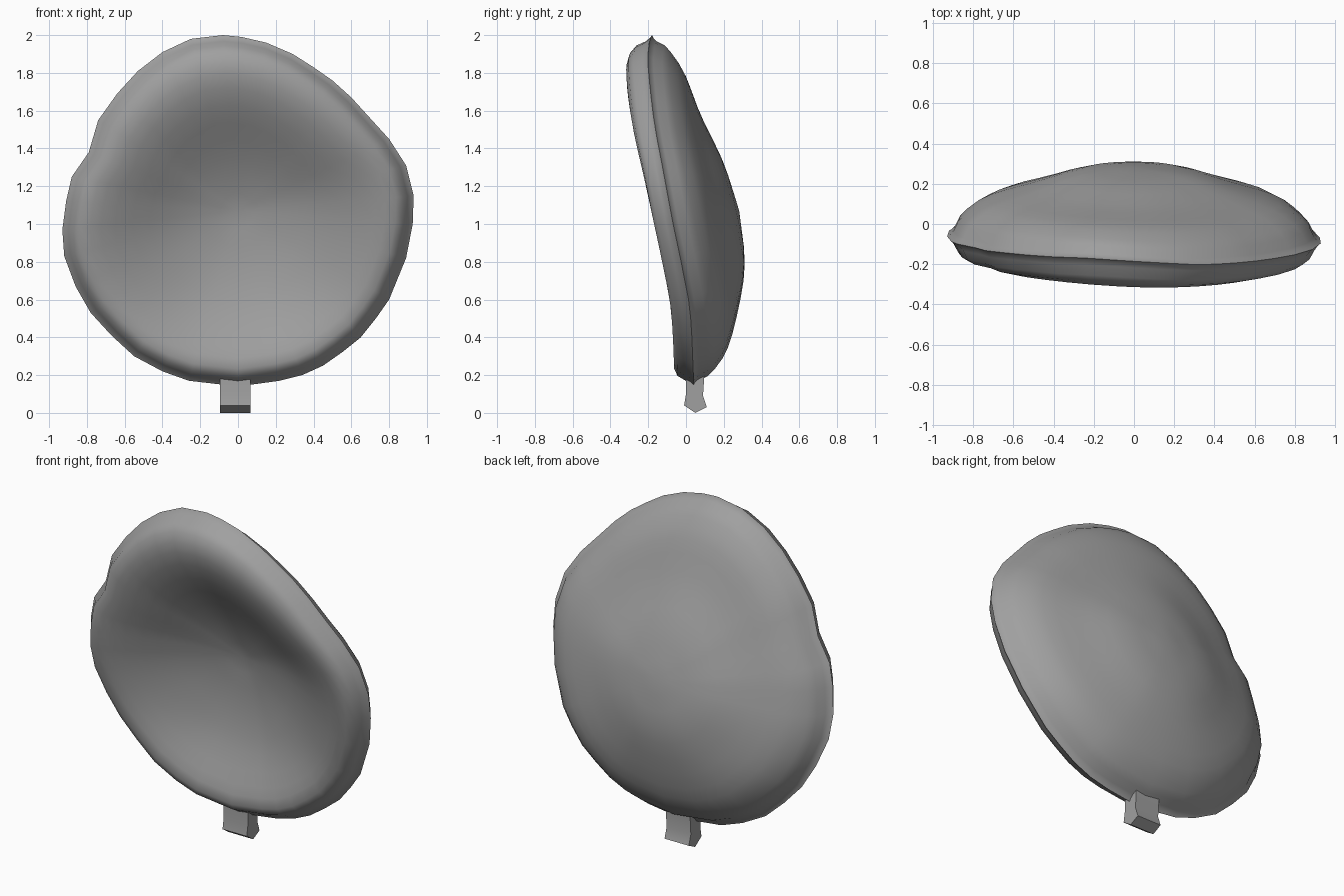
import bpy, bmesh, math

if "Cube" in bpy.data.objects:
    bpy.data.objects.remove(bpy.data.objects["Cube"])

grey = bpy.data.materials.new("plain grey")
grey.use_nodes = True
COLOUR = (0.35, 0.35, 0.35, 1)
grey.diffuse_color = COLOUR
grey.node_tree.nodes["Principled BSDF"].inputs["Base Color"].default_value = COLOUR


def curve(points, value):
    """Smoothed interpolation through sorted (position, height) pairs."""
    if value <= points[0][0]:
        return points[0][1]
    if value >= points[-1][0]:
        return points[-1][1]
    i = next(k for k in range(len(points) - 1) if value <= points[k + 1][0])
    (a, p), (b, q) = points[i], points[i + 1]

    def slope(k):
        lo, hi = max(k - 1, 0), min(k + 1, len(points) - 1)
        return (points[hi][1] - points[lo][1]) / (points[hi][0] - points[lo][0])

    h = b - a
    s = (value - a) / h
    return (p * (1 + 2 * s) * (1 - s) ** 2 + slope(i) * h * s * (1 - s) ** 2
            + q * s * s * (3 - 2 * s) + slope(i + 1) * h * s * s * (s - 1))


def finish(name, bm):
    bmesh.ops.recalc_face_normals(bm, faces=bm.faces)
    mesh = bpy.data.meshes.new(name)
    bm.to_mesh(mesh)
    bm.free()
    obj = bpy.data.objects.new(name, mesh)
    bpy.context.collection.objects.link(obj)
    mesh.materials.append(grey)
    bpy.ops.object.select_all(action="DESELECT")
    obj.select_set(True)
    bpy.context.view_layer.objects.active = obj
    bpy.ops.object.shade_smooth_by_angle(angle=math.radians(50))
    return obj


# Rim outline, seen from the front
OUTLINE = [(-.08, 2), (.02, 1.99), (.15, 1.96), (.29, 1.9), (.4, 1.83), (.5, 1.76),
           (.6, 1.67), (.7, 1.56), (.8, 1.45), (.89, 1.31), (.93, 1.15), (.925, 1),
           (.89, .82), (.8, .6), (.73, .5), (.65, .4), (.55, .32), (.45, .25), (.34, .2),
           (.22, .17), (0, .14), (-.26, .17), (-.4, .22), (-.55, .3), (-.67, .41),
           (-.78, .53), (-.86, .67), (-.92, .83), (-.93, .97), (-.91, 1.12), (-.88, 1.25),
           (-.79, 1.38), (-.74, 1.55), (-.64, 1.69), (-.53, 1.81), (-.4, 1.91), (-.25, 1.98)]
CENTRE = 1.07

# Lean of the rim, and the bulge of each skin from the middle outwards
LEAN = [(.18, .04), (.55, .02), (.82, -.03), (1.1, -.09), (1.5, -.175), (1.85, -.2), (2, -.185)]
FRONT_TOP = [(0, .13), (.2, .1), (.4, .035), (.6, -.06), (.75, -.11), (.87, -.11),
             (.94, -.075), (.97, -.02), (1, 0)]
FRONT_LOW = [(0, .13), (.3, .085), (.6, 0), (.8, -.075), (.9, -.1), (.95, -.075),
             (.975, -.025), (1, 0)]
BACK = [(0, .365), (.3, .335), (.55, .26), (.8, .18), (.9, .115), (.95, .065), (.97, .02), (1, 0)]
RINGS = [.1, .2, .3, .4, .5, .6, .7, .78, .84, .9, .94, .965, .985]


def front_bulge(t, z):
    upper = min(max((z - CENTRE) / 1.8 + .5, 0), 1)
    return upper * curve(FRONT_TOP, t) + (1 - upper) * curve(FRONT_LOW, t)


def back_bulge(t, z):
    return curve(BACK, t)


def point(x, z, t, bulge):
    px, pz = x * t, CENTRE + (z - CENTRE) * t
    bend = (.12 * px * px - .05 * px) * max(0, pz - CENTRE)
    return px, curve(LEAN, pz) + bend + bulge(t, z), pz


# Dished pad: two skins sharing one rim
bm = bmesh.new()
rim = [bm.verts.new(point(x, z, 1, back_bulge)) for x, z in OUTLINE]
count = len(rim)
for bulge in (front_bulge, back_bulge):
    middle = bm.verts.new(point(0, CENTRE, 0, bulge))
    inner = None
    loops = [[bm.verts.new(point(x, z, t, bulge)) for x, z in OUTLINE] for t in RINGS]
    for outer in loops + [rim]:
        for i in range(count):
            j = (i + 1) % count
            if inner is None:
                bm.faces.new((middle, outer[i], outer[j]))
            else:
                bm.faces.new((inner[i], outer[i], outer[j], inner[j]))
        inner = outer
finish("dished_pad", bm)

# Short mounting tab with a pointed foot
PROFILE = [(0, .24), (0, .1), (-.01, .04), (.05, 0), (.11, .03), (.09, .09), (.1, .24)]
bm = bmesh.new()
side = bm.faces.new([bm.verts.new((-.095, y, z)) for y, z in PROFILE])
grown = bmesh.ops.extrude_face_region(bm, geom=[side], use_keep_orig=True)
bmesh.ops.translate(bm, vec=(.16, 0, 0),
                    verts=[v for v in grown["geom"] if isinstance(v, bmesh.types.BMVert)])
finish("mounting_tab", bm)
